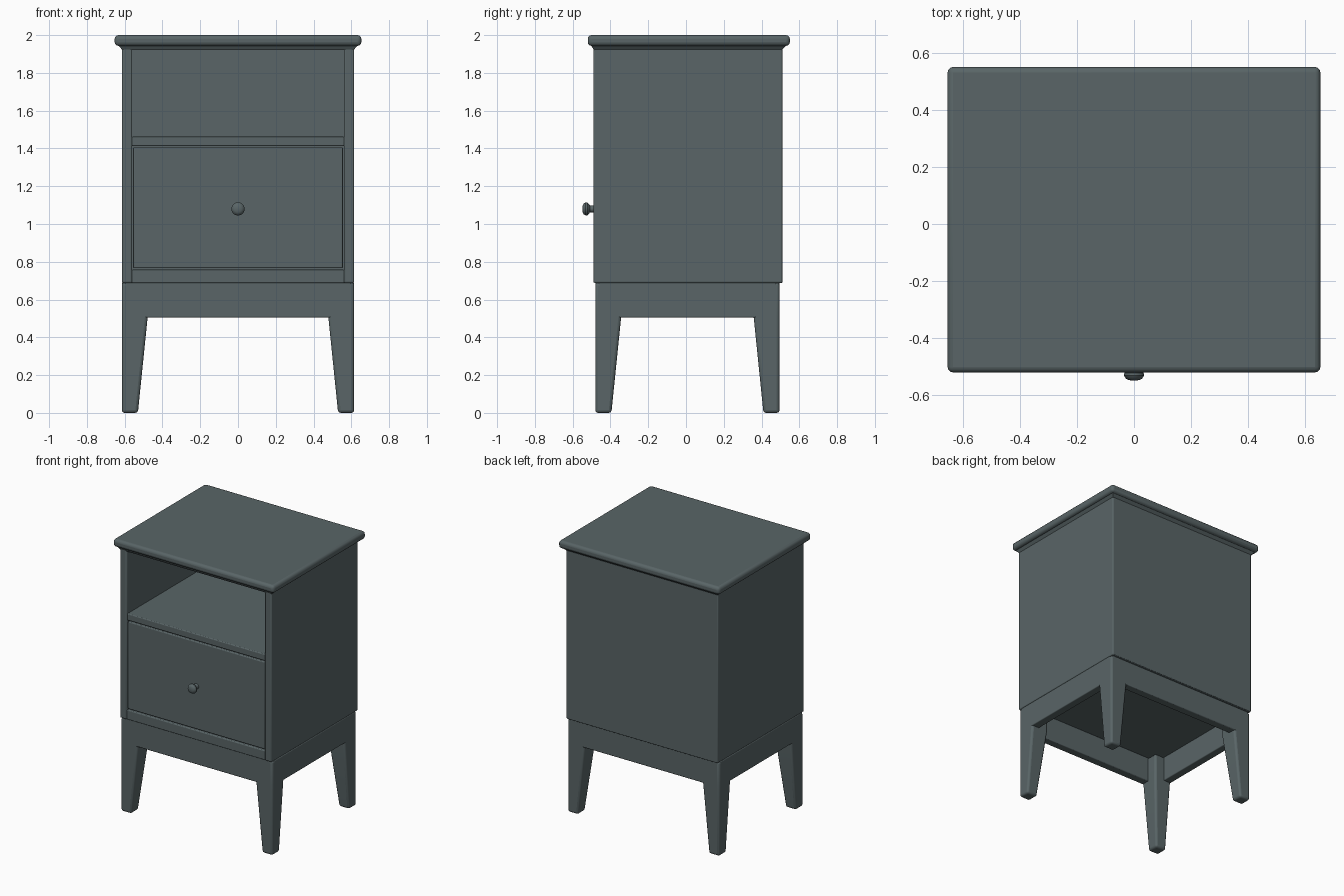
import bpy, bmesh, math

if "Cube" in bpy.data.objects:
    bpy.data.objects.remove(bpy.data.objects["Cube"])

paint = bpy.data.materials.new("slate grey paint")
paint.diffuse_color = (0.10, 0.13, 0.135, 1)
paint.use_nodes = True
paint.node_tree.nodes["Principled BSDF"].inputs["Base Color"].default_value = paint.diffuse_color


def finish(name, bm, bevel=0.0, segments=3):
    bmesh.ops.recalc_face_normals(bm, faces=bm.faces)
    mesh = bpy.data.meshes.new(name)
    bm.to_mesh(mesh)
    bm.free()
    mesh.materials.append(paint)
    ob = bpy.data.objects.new(name, mesh)
    bpy.context.collection.objects.link(ob)
    if bevel:
        mod = ob.modifiers.new("soft edges", 'BEVEL')
        mod.width = bevel
        mod.segments = segments
        mod.limit_method = 'ANGLE'
    bpy.ops.object.select_all(action='DESELECT')
    ob.select_set(True)
    bpy.context.view_layer.objects.active = ob
    bpy.ops.object.shade_smooth_by_angle(angle=math.radians(35))
    return ob


def loft(name, rings, bevel=0.0):
    """Stack of rectangles (x0, x1, y0, y1, z), capped at both ends."""
    bm = bmesh.new()
    prev = None
    for x0, x1, y0, y1, z in rings:
        ring = [bm.verts.new((x, y, z)) for x, y in
                ((x0, y0), (x1, y0), (x1, y1), (x0, y1))]
        if prev:
            for i in range(4):
                j = (i + 1) % 4
                bm.faces.new((prev[i], prev[j], ring[j], ring[i]))
        else:
            bm.faces.new(ring[::-1])
        prev = ring
    bm.faces.new(prev)
    return finish(name, bm, bevel)


def box(name, x0, x1, y0, y1, z0, z1, bevel=0.0):
    return loft(name, [(x0, x1, y0, y1, z0), (x0, x1, y0, y1, z1)], bevel)


# Table top with a small moulding underneath
box("top", -0.653, 0.653, -0.52, 0.55, 1.943, 2.0, 0.02)
loft("top_moulding", [(-0.612, 0.612, -0.487, 0.507, 1.92),
                      (-0.637, 0.637, -0.505, 0.535, 1.95)])

# Cabinet carcass
for side, s in (("left", -1), ("right", 1)):
    a, b = sorted((s * 0.56, s * 0.615))
    box(side + "_panel", a, b, -0.49, 0.51, 0.688, 1.945, 0.008)
box("back_panel", -0.609, 0.609, 0.46, 0.51, 0.688, 1.945, 0.005)
box("upper_lining", -0.57, 0.57, -0.484, 0.47, 1.928, 1.95)
box("shelf", -0.565, 0.565, -0.482, 0.47, 1.413, 1.462, 0.006)
box("bottom_panel", -0.565, 0.565, -0.486, 0.47, 0.688, 0.758, 0.006)

# Drawer
box("drawer", -0.555, 0.555, -0.484, 0.44, 0.766, 1.406, 0.006)

# Knob: turned profile (radius, y)
bm = bmesh.new()
profile = [(0, -0.548), (0.018, -0.547), (0.029, -0.541), (0.035, -0.531),
           (0.034, -0.522), (0.026, -0.514), (0.018, -0.508),
           (0.018, -0.496), (0.022, -0.48)]
verts = [bm.verts.new((r, y, 1.08)) for r, y in profile]
edges = [bm.edges.new(p) for p in zip(verts, verts[1:])]
bmesh.ops.spin(bm, geom=verts + edges, cent=(0, 0, 1.08), axis=(0, 1, 0),
               angle=math.tau, steps=32)
bmesh.ops.remove_doubles(bm, verts=bm.verts, dist=0.0001)
finish("drawer_knob", bm)

# Legs: straight outside, tapering inside
X, F, B = 0.615, -0.48, 0.495
for yname, y, d in (("front", F, 1), ("back", B, -1)):
    for xname, s in (("left", -1), ("right", 1)):
        rings = []
        for z, w in ((0, 0.085), (0.51, 0.137), (0.689, 0.137)):
            xs = sorted((s * X, s * (X - w)))
            ys = sorted((y, y + d * w))
            rings.append((*xs, *ys, z))
        loft(f"{yname}_{xname}_leg", rings, 0.015)

# Apron rails between the legs
e, t = 0.018, 0.06
box("front_apron", -X + e, X - e, F, F + t, 0.505, 0.689, 0.006)
box("back_apron", -X + e, X - e, B - t, B, 0.505, 0.689, 0.006)
box("left_apron", -X, -X + t, F + e, B - e, 0.505, 0.689, 0.006)
box("right_apron", X - t, X, F + e, B - e, 0.505, 0.689, 0.006)
